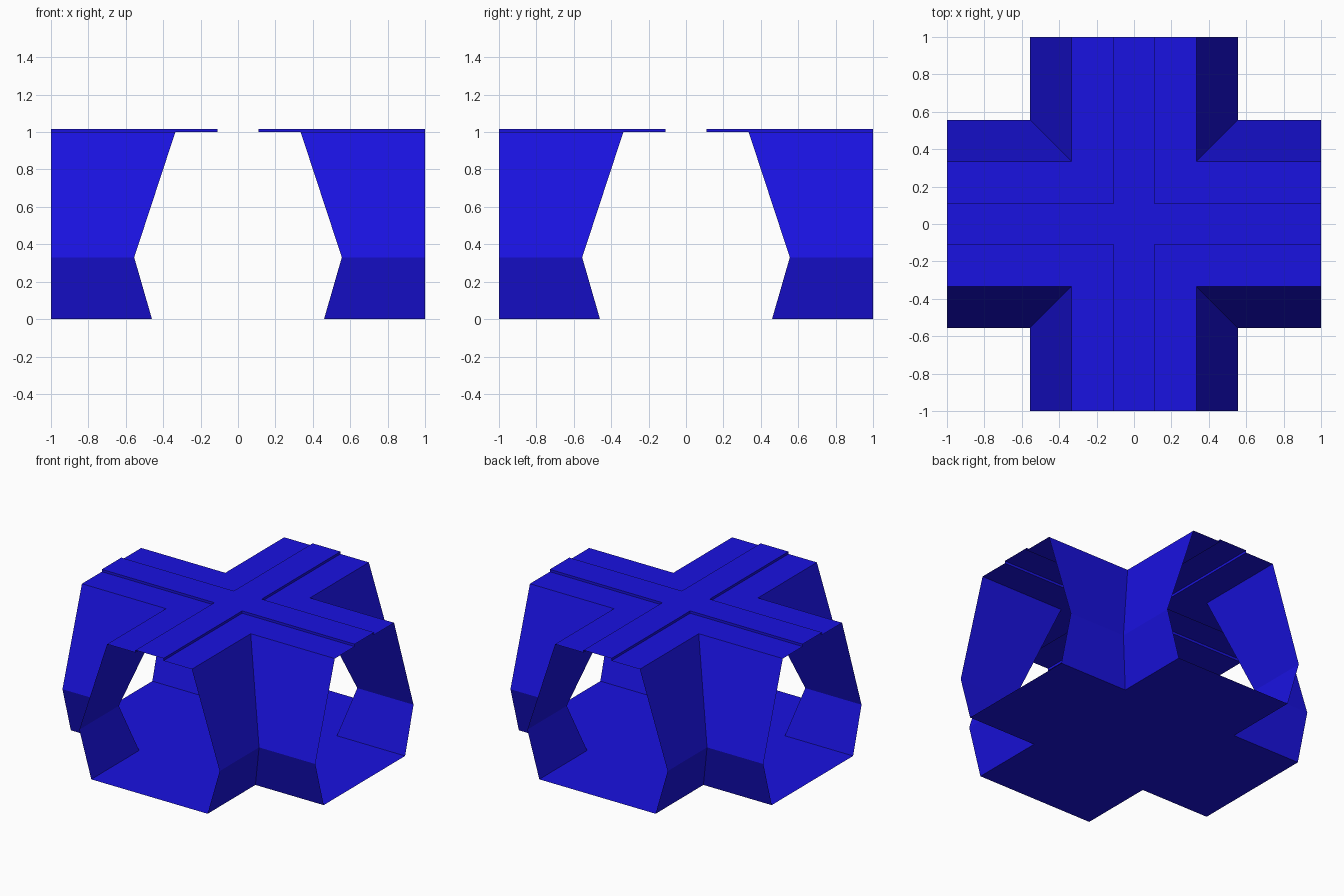
import bpy

if "Cube" in bpy.data.objects:
    bpy.data.objects.remove(bpy.data.objects["Cube"])

FLOOR, BULGE, TOP, RIDGE = (0.46, 0.0), (0.555, 0.33), (0.335, 1.0), (0.11, 1.0)
RIDGE_TOP = (0.11, 1.017)

blue = bpy.data.materials.new("blue")
blue.diffuse_color = (0.01, 0.006, 0.75, 1)
blue.use_nodes = True
blue.node_tree.nodes["Principled BSDF"].inputs["Base Color"].default_value = blue.diffuse_color


def sheet(name, verts, faces, mirror=False):
    mesh = bpy.data.meshes.new(name)
    mesh.from_pydata(verts, [], faces)
    mesh.materials.append(blue)
    obj = bpy.data.objects.new(name, mesh)
    bpy.context.collection.objects.link(obj)
    if mirror:
        mod = obj.modifiers.new("mirror", "MIRROR")
        mod.use_axis = (True, True, False)
        mod.use_mirror_merge = False
    return obj


def corner_band(name, *profile):
    """Mitred L-shaped strip around one inner corner, mirrored to all four."""
    verts, faces = [], []
    for d, z in profile:
        verts += [(1, d, z), (d, d, z), (d, 1, z)]
    for i in range(0, 3 * (len(profile) - 1), 3):
        for j in (i, i + 1):
            faces.append((j, j + 3, j + 4, j + 1))
    return sheet(name, verts, faces, mirror=True)


def cross(name, half, z, face_up):
    """Flat plus-shaped panel: centre square and four arms."""
    h = half
    verts = [(-h, -h, z), (h, -h, z), (h, h, z), (-h, h, z),
             (-h, -1, z), (h, -1, z), (1, -h, z), (1, h, z),
             (h, 1, z), (-h, 1, z), (-1, h, z), (-1, -h, z)]
    faces = [(0, 1, 2, 3)]
    for k in range(4):
        faces.append((k, 4 + 2 * k, 5 + 2 * k, (k + 1) % 4))
    if not face_up:
        faces = [f[::-1] for f in faces]
    return sheet(name, verts, faces)


# Corridor junction: floor, angled walls, ceiling and raised centre channel
cross("floor", FLOOR[0], 0, True)
corner_band("walls", FLOOR, BULGE, TOP)
corner_band("ceiling_panels", TOP, RIDGE)
corner_band("ceiling_channel_sides", RIDGE, RIDGE_TOP)
cross("ceiling_channel", RIDGE_TOP[0], RIDGE_TOP[1], False)
